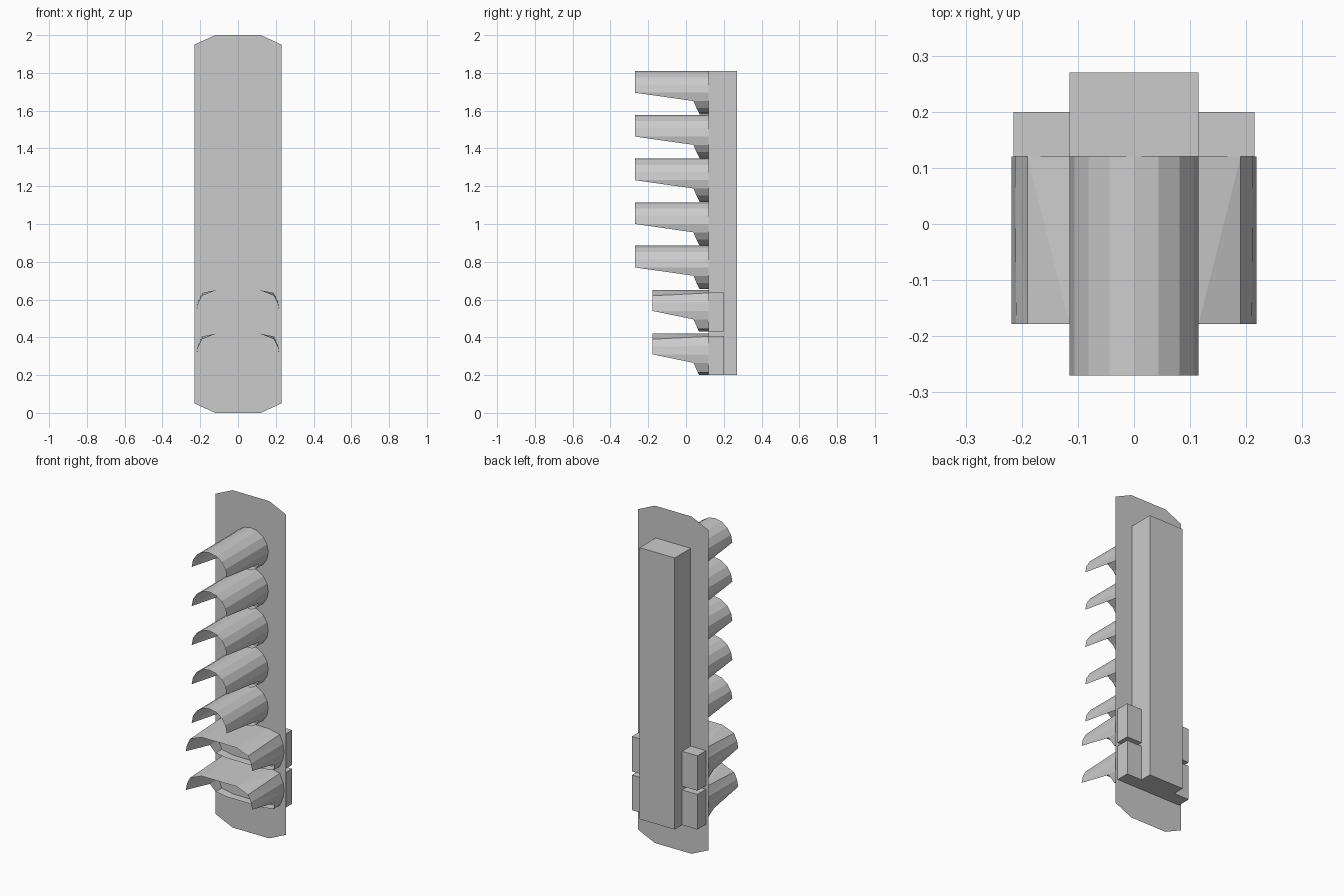
import bpy, bmesh
from math import sin, cos, radians

if "Cube" in bpy.data.objects:
    bpy.data.objects.remove(bpy.data.objects["Cube"])

PLATE_Y = 0.12


def make_object(name, verts, faces):
    mesh = bpy.data.meshes.new(name)
    mesh.from_pydata(verts, [], faces)
    mesh.update()
    obj = bpy.data.objects.new(name, mesh)
    bpy.context.collection.objects.link(obj)
    return obj


def box(name, x0, x1, y0, y1, z0, z1):
    bm = bmesh.new()
    bmesh.ops.create_cube(bm, size=1)
    for v in bm.verts:
        v.co = ((x0 + x1) / 2 + v.co.x * (x1 - x0),
                (y0 + y1) / 2 + v.co.y * (y1 - y0),
                (z0 + z1) / 2 + v.co.z * (z1 - z0))
    # the front side is closed by the plate
    bmesh.ops.delete(bm, geom=[f for f in bm.faces if f.normal.y < -0.9], context='FACES')
    mesh = bpy.data.meshes.new(name)
    bm.to_mesh(mesh)
    bm.free()
    bpy.context.collection.objects.link(bpy.data.objects.new(name, mesh))


def visor(name, back, front, cz):
    """Open sheet joining a closed back outline to a front rim of (x, y, z) points."""
    n = len(back)
    verts = [(x, PLATE_Y, cz + z) for x, z in back]
    verts += [(x, y, cz + z) for x, y, z in front]
    faces = []
    for i in range(n):
        j = (i + 1) % n
        a, b, c, d = i, j, n + j, n + i
        # diagonals mirror left to right
        if back[i][0] + back[j][0] > 0:
            faces += [(a, d, c), (a, c, b)]
        else:
            faces += [(a, d, b), (b, d, c)]
    make_object(name, verts, faces)


# flat backing plate with clipped corners
half = [(0.12, 0), (0.23, 0.05), (0.23, 1.95), (0.12, 2)]
outline = half + [(-x, z) for x, z in reversed(half)]
make_object("backing_plate", [(x, PLATE_Y, z) for x, z in outline], [tuple(range(8))])

# housings behind the plate
box("main_housing", -0.115, 0.115, PLATE_Y, 0.27, 0.2, 1.81)
for s, side in ((1, "right"), (-1, "left")):
    for z0, z1, level in ((0.2, 0.408, "lower"), (0.43, 0.637, "upper")):
        xs = sorted((s * 0.115, s * 0.215))
        box(f"{side}_{level}_housing", *xs, PLATE_Y, 0.20, z0, z1)

# round visors: 16 sides, upper half long, lower half cut back
R = 0.115
cut = {1: 0.04, 2: 0.055, 3: 0.068, 4: 0.072}
ring, rim = [], []
for k in range(16):
    a = radians(22.5 * k)
    x, z = R * cos(a), R * sin(a)
    step = min(k - 8, 16 - k)
    ring.append((x, z))
    rim.append((x, -0.27 if k <= 8 else cut[step], z))
for i, top in enumerate((1.81, 1.578, 1.347, 1.115, 0.885)):
    visor(f"round_visor_{i + 1}", ring, rim, top - R)

# wide visors: right half as (back x, back z, front x, front y, front z), top to bottom
profile = [(0.115, 0.11, 0.115, -0.178, 0.11),
           (0.19, 0.095, 0.19, -0.178, 0.08),
           (0.212, 0.045, 0.21, -0.178, 0.04),
           (0.218, 0.0, 0.218, -0.178, 0.0),
           (0.212, -0.045, 0.212, 0.04, -0.045),
           (0.19, -0.095, 0.19, 0.062, -0.095),
           (0.115, -0.11, 0.115, 0.07, -0.11)]
right = list(reversed(profile))
left = [(-a, b, -c, d, e) for a, b, c, d, e in profile]
loop = right + left
for i, cz in enumerate((0.54, 0.31)):
    visor(f"wide_visor_{i + 1}", [p[:2] for p in loop], [p[2:] for p in loop], cz)
